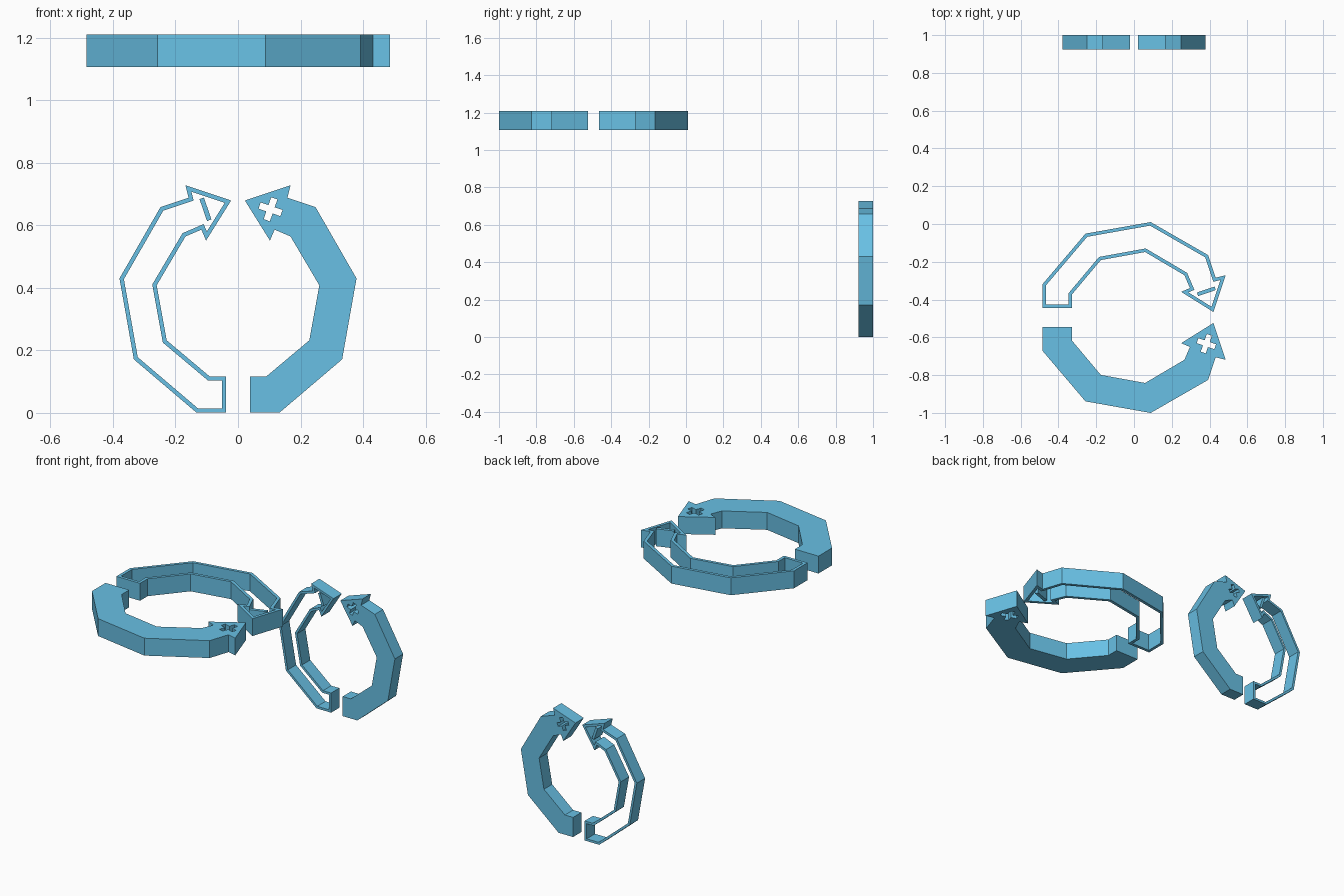
import bpy, math
from mathutils import Vector

if "Cube" in bpy.data.objects:
    bpy.data.objects.remove(bpy.data.objects["Cube"])

mat = bpy.data.materials.new("sky_blue")
mat.diffuse_color = (0.14, 0.53, 0.78, 1)
mat.use_nodes = True
mat.node_tree.nodes["Principled BSDF"].inputs["Base Color"].default_value = mat.diffuse_color

# Right-hand arrow outline, counter-clockwise from the bottom of the tail
ARROW = [Vector(p) for p in [
    (.038, .001), (.133, .001), (.333, .171), (.379, .430), (.248, .658),
    (.158, .688), (.168, .728), (.022, .679), (.102, .551), (.117, .586),
    (.168, .564), (.260, .408), (.228, .232), (.091, .117), (.038, .117)]]
WALL = .0135
HALF_DEPTH = .0385
AXIS = math.radians(-19)          # tilt of the sign on the arrow head
SIGN_AT = Vector((.104, .651))


def inset(pts, d):
    """Mitred inward offset of a counter-clockwise outline."""
    out = []
    for i, p in enumerate(pts):
        a = (p - pts[i - 1]).normalized()
        b = (pts[(i + 1) % len(pts)] - p).normalized()
        na, nb = Vector((-a.y, a.x)), Vector((-b.y, b.x))
        out.append(p + (na + nb) * d / (1 + na.dot(nb)))
    return out


def sign(pts):
    c, s = math.cos(AXIS), math.sin(AXIS)
    return [SIGN_AT + Vector((x * c - y * s, x * s + y * c)) for x, y in pts]


def mirror(pts):
    return [Vector((-p.x, p.y)) for p in reversed(pts)]


L, W = .037, .0105
PLUS = sign([(L, -W), (L, W), (W, W), (W, L), (-W, L), (-W, W),
             (-L, W), (-L, -W), (-W, -W), (-W, -L), (W, -L), (W, -W)])
MINUS = sign([(-.0075, -L), (.0075, -L), (.0075, L), (-.0075, L)])


def plate(name, loops, loc, rot, scale):
    """Filled outline (further loops are holes) extruded to a flat plate."""
    cu = bpy.data.curves.new(name, 'CURVE')
    cu.dimensions = '2D'
    cu.fill_mode = 'BOTH'
    cu.extrude = HALF_DEPTH
    for pts in loops:
        sp = cu.splines.new('POLY')
        sp.points.add(len(pts) - 1)
        for q, p in zip(sp.points, pts):
            q.co = (p.x, p.y, 0, 1)
        sp.use_cyclic_u = True
    ob = bpy.data.objects.new(name, cu)
    bpy.context.collection.objects.link(ob)
    ob.location, ob.rotation_euler, ob.scale = loc, rot, (scale,) * 3
    bpy.ops.object.select_all(action='DESELECT')
    ob.select_set(True)
    bpy.context.view_layer.objects.active = ob
    bpy.ops.object.convert(target='MESH')
    ob = bpy.context.object
    ob.data.materials.clear()
    ob.data.materials.append(mat)
    for f in ob.data.polygons:
        f.use_smooth = False


# Upright ring at the back, larger flat ring raised at the front
PLACES = [("upright", (0, 1 - HALF_DEPTH, 0), (math.pi / 2, 0, 0), 1),
          ("flat", (-.485, -.495, 1.158), (0, 0, -math.pi / 2), 1.333)]
for tag, loc, rot, scale in PLACES:
    plate(tag + "_solid_arrow", [ARROW, PLUS], loc, rot, scale)
    plate(tag + "_hollow_arrow", [mirror(ARROW), mirror(inset(ARROW, WALL))], loc, rot, scale)
    plate(tag + "_minus_bar", [mirror(MINUS)], loc, rot, scale)
